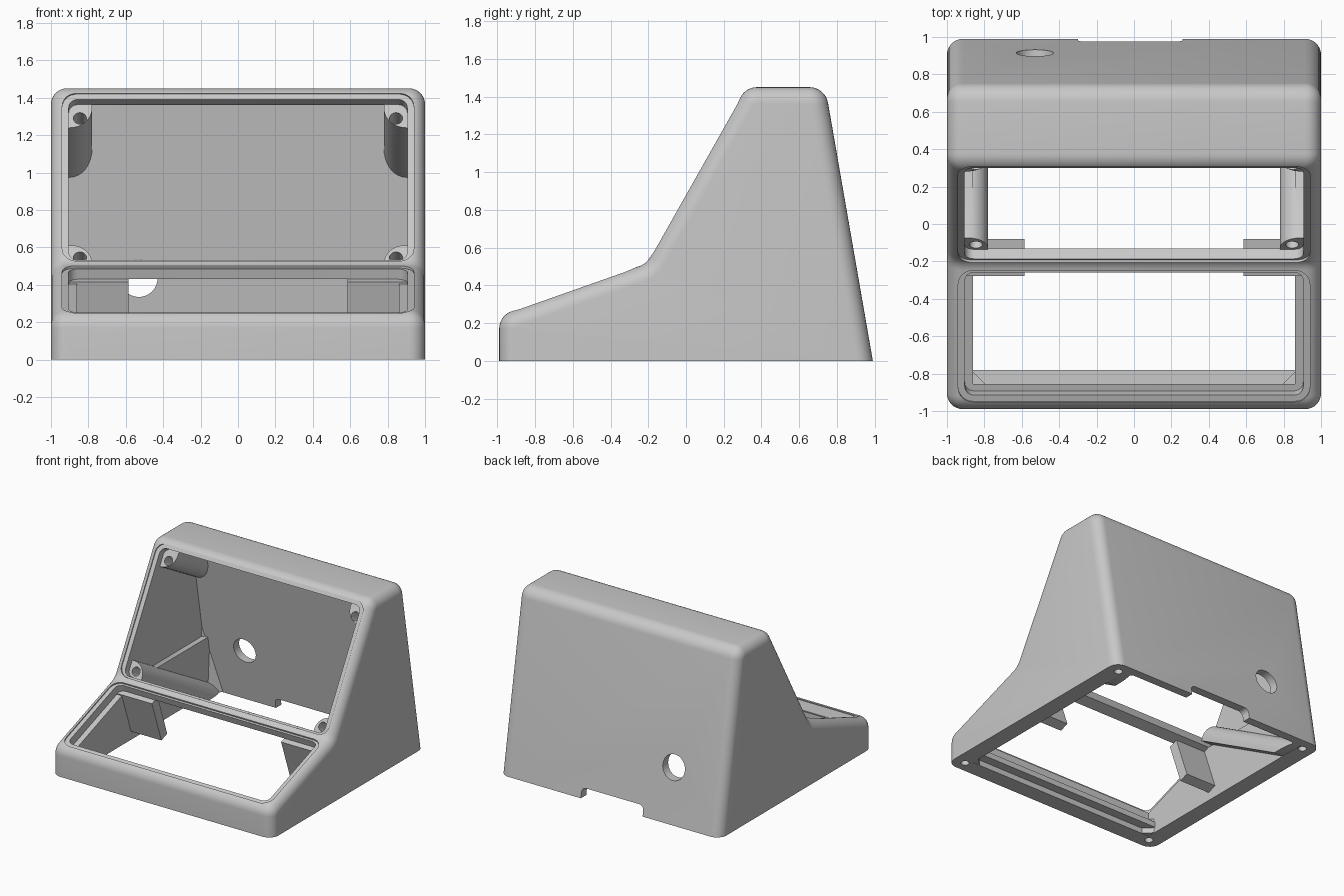
import bpy, bmesh, math
from mathutils import Vector, Matrix

if "Cube" in bpy.data.objects:
    bpy.data.objects.remove(bpy.data.objects["Cube"])

grey = bpy.data.materials.new("plain grey")
grey.diffuse_color = (0.578, 0.578, 0.578, 1)
grey.use_nodes = True
grey.node_tree.nodes["Principled BSDF"].inputs["Base Color"].default_value = grey.diffuse_color

# Side outline as (y, z), clockwise: front foot, front lip, crease, top front, top back, back foot
SIDE = [Vector(p) for p in
        [(-0.99, 0), (-0.99, 0.24), (-0.21, 0.515), (0.318, 1.45), (0.738, 1.45), (0.99, 0)]]


def offset(pts, dist):
    """Move each edge inward by its own distance and return the new corners."""
    lines = []
    for i, p in enumerate(pts):
        d = (pts[(i + 1) % len(pts)] - p).normalized()
        lines.append((p + Vector((d.y, -d.x)) * dist[i], d))
    out = []
    for i in range(len(pts)):
        (p, d), (q, e) = lines[i - 1], lines[i]
        cross = d.x * e.y - d.y * e.x
        w = q - p
        out.append(p + d * ((w.x * e.y - w.y * e.x) / cross))
    return out


def fillet(pts, radii, n=8):
    """Round each corner with its own radius."""
    out = []
    for i, p in enumerate(pts):
        r = radii[i]
        if r <= 0:
            out.append(p.copy())
            continue
        a = (pts[i - 1] - p).normalized()
        b = (pts[(i + 1) % len(pts)] - p).normalized()
        half = a.angle(b) / 2
        c = p + (a + b).normalized() * (r / math.sin(half))
        t = r / math.tan(half)
        v0, v1 = p + a * t - c, p + b * t - c
        ang = math.pi - 2 * half
        for k in range(n + 1):
            f = k / n
            out.append(c + (v0 * math.sin((1 - f) * ang) + v1 * math.sin(f * ang)) / math.sin(ang))
    return out


def make(name, rings):
    """Closed solid through a list of matching rings of 3D points."""
    bm = bmesh.new()
    vs = [[bm.verts.new(p) for p in r] for r in rings]
    n = len(vs[0])
    for a, b in zip(vs, vs[1:]):
        for i in range(n):
            j = (i + 1) % n
            bm.faces.new((a[i], a[j], b[j], b[i]))
    bm.faces.new(vs[0][::-1])
    bm.faces.new(vs[-1])
    bmesh.ops.recalc_face_normals(bm, faces=bm.faces)
    me = bpy.data.meshes.new(name)
    bm.to_mesh(me)
    bm.free()
    ob = bpy.data.objects.new(name, me)
    bpy.context.collection.objects.link(ob)
    me.materials.append(grey)
    return ob


def side_solid(name, pts, half):
    return make(name, [[(x, p.x, p.y) for p in pts] for x in (-half, half)])


def prism(name, pts, m, a, b):
    """Outline in the first two axes of frame m, extruded along the third."""
    return make(name, [[m @ Vector((p[0], p[1], h)) for p in pts] for h in (a, b)])


def rect(x0, x1, y0, y1, radii=(0, 0, 0, 0)):
    return fillet([Vector(p) for p in [(x0, y0), (x1, y0), (x1, y1), (x0, y1)]], radii)


def circle(x, y, r, n=24):
    return [(x + r * math.cos(k * math.tau / n), y + r * math.sin(k * math.tau / n)) for k in range(n)]


def measure(mesh):
    """Volume of a mesh, and whether it is closed."""
    bm = bmesh.new()
    bm.from_mesh(mesh)
    res = bm.calc_volume(signed=True), all(e.is_manifold for e in bm.edges)
    bm.free()
    return res


def boolean(target, tool, op):
    """Apply a boolean, keeping the first solver whose result is closed and plausible."""
    before = measure(target.data)[0]
    mod = target.modifiers.new("join", 'BOOLEAN')
    mod.operation, mod.object = op, tool
    for solver in ('MANIFOLD', 'EXACT', 'MANIFOLD'):
        mod.solver = solver
        bpy.context.view_layer.update()
        dg = bpy.context.evaluated_depsgraph_get()
        vol, closed = measure(target.evaluated_get(dg).data)
        grew = vol - before
        if closed and vol > 0 and (grew > 1e-7 if op == 'UNION' else grew < -1e-7):
            break
    bpy.context.view_layer.objects.active = target
    bpy.ops.object.modifier_apply(modifier=mod.name)
    bpy.data.objects.remove(tool)


def panel_frame(p, q):
    """Frame on a sloped panel: x across, second axis up the slope, third inward."""
    u = (q - p).normalized()
    return Matrix(((1, 0, 0, 0), (0, u.x, u.y, p.x), (0, u.y, -u.x, p.y), (0, 0, 0, 1)))


LOW, HIGH = panel_frame(SIDE[1], SIDE[2]), panel_frame(SIDE[2], SIDE[3])
FLOOR = Matrix.Identity(4)
BACK = Matrix(((1, 0, 0, 0), (0, 0, 1, 0), (0, 1, 0, 0), (0, 0, 0, 1)))

# Outer body: the outline shrinks towards each side, which rounds the side edges
R = 0.085
steps = [(R * (1 - math.sin(t)), 1 - R + R * math.cos(t))
         for t in [math.radians(a) for a in (0, 12, 23, 34, 45, 56, 67, 78, 90)]]
rings = []
for d, x in [(d, -x) for d, x in steps] + [(d, x) for d, x in reversed(steps)]:
    sharp = offset(SIDE, [d] * 5 + [0])
    outline = fillet(sharp, [0, 0.1 - d, 0.1 + d, 0.1 - d, 0.1 - d, 0])
    rings.append([(x, p.x, p.y) for p in outline])
body = make("enclosure_shell", rings)

# Hollow interior, wider behind the upper panel
inner = offset(SIDE, [0.135, 0.07, 0.075, 0.08, 0.07, -0.2])
boolean(body, side_solid("cavity", inner, 0.86), 'DIFFERENCE')
back_low = inner[4].lerp(inner[5], (inner[4].y - inner[2].y) / (inner[4].y - inner[5].y))
boolean(body, side_solid("upper_cavity", [inner[2], inner[3], inner[4], back_low], 0.905), 'DIFFERENCE')

# Stepped panel windows: shallow recess, then the opening (start and end along the slope)
for frame, r0, r1, s0, s1 in ((LOW, 0.04, 0.786, 0.075, 0.771), (HIGH, 0.012, 1.046, 0.026, 1.014)):
    boolean(body, prism("recess", rect(-0.94, 0.94, r0, r1, [0.08] * 4), frame, -0.1, 0.013), 'DIFFERENCE')
    boolean(body, prism("opening", rect(-0.905, 0.905, s0, s1, [0.05] * 4), frame, -0.1, 0.082), 'DIFFERENCE')


def add(part):
    """Trim a part to stay inside the walls, then join it to the shell."""
    limit = side_solid("limit", offset(SIDE, [0.04] * 5 + [0.002]), 0.95)
    boolean(part, limit, 'INTERSECT')
    boolean(body, part, 'UNION')


for m in (1, -1):
    # Screw bosses behind the upper panel corners
    for s0, s1, length, radii in ((0.872, 1.035, 0.8, (0.12, 0, 0, 0)), (0.005, 0.15, 1.5, (0, 0, 0, 0.11))):
        pts = [(m * p.x, p.y) for p in rect(0.78, 0.935, s0, s1, radii)]
        add(prism("boss", pts, HIGH, 0.071, length))
    # Support tabs below the crease
    add(prism("tab", rect(min(m * 0.585, m * 0.93), max(m * 0.585, m * 0.93), 0.73, 0.81), LOW, 0.072, 0.44))
    # Tapered corner pillars at the back, short ones at the front
    foot = [(m * 0.93, 0.955, -0.02), (m * 0.74, 0.955, -0.02), (m * 0.93, 0.765, -0.02)]
    add(make("back_pillar", [foot, [(m * 0.93 - m * a, 0.85 - b, 0.85) for a, b in ((0, 0), (0.03, 0), (0, 0.03))]]))
    foot = [(m * 0.93, -0.9), (m * 0.75, -0.9), (m * 0.93, -0.72)]
    add(prism("front_pillar", foot, FLOOR, -0.02, 0.12))

# Lip along the front foot
add(prism("front_lip", rect(-0.88, 0.88, -0.9, -0.78), FLOOR, 0.045, 0.09))

# Screw holes in the bosses and in the foot corners
for m in (1, -1):
    for s in (0.075, 0.93):
        boolean(body, prism("boss_hole", circle(m * 0.845, s, 0.035), HIGH, 0.03, 0.3), 'DIFFERENCE')
    for y in (-0.9, 0.89):
        boolean(body, prism("foot_hole", circle(m * 0.9, y, 0.032), FLOOR, -0.2, 0.11), 'DIFFERENCE')

# Cable hole and connector notch in the back wall
boolean(body, prism("cable_hole", circle(-0.53, 0.435, 0.1, 40), BACK, 0.7, 1.1), 'DIFFERENCE')
boolean(body, prism("notch", rect(-0.3, 0.26, -0.2, 0.085, (0, 0, 0.04, 0.04)), BACK, 0.8, 1.1), 'DIFFERENCE')

bpy.ops.object.select_all(action='DESELECT')
body.select_set(True)
bpy.context.view_layer.objects.active = body
bpy.ops.object.shade_smooth_by_angle(angle=math.radians(30))
